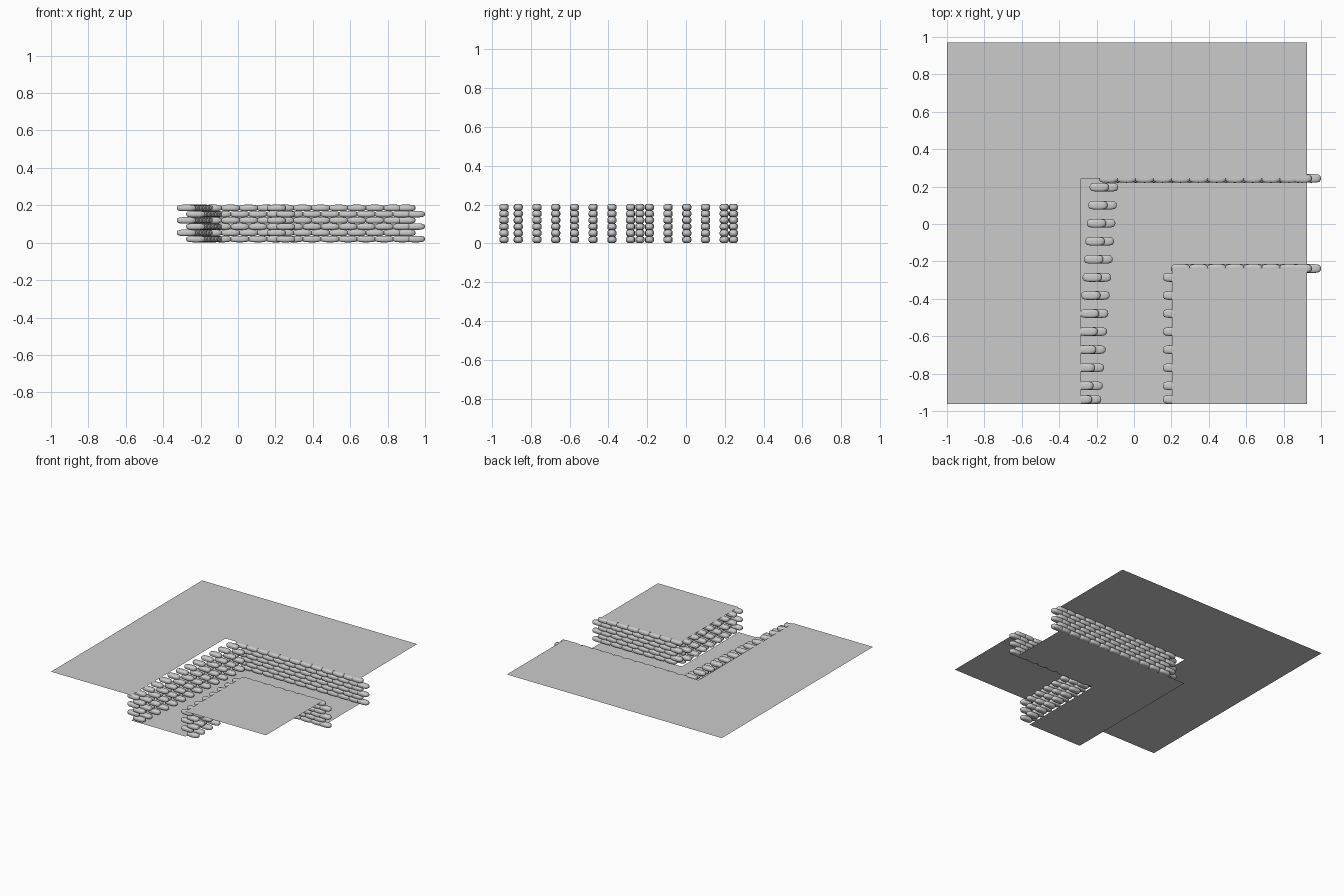
import bpy, bmesh

if "Cube" in bpy.data.objects:
    bpy.data.objects.remove(bpy.data.objects["Cube"])

BAG = (0.051, 0.0235, 0.0173)      # half length, half width, half height
STEP, ROW_H, ROWS = 0.0965, 0.0333, 6
TOP = 0.203


def bag_mesh():
    # plump sandbag: sphere pushed out to a rounded box
    bm = bmesh.new()
    bmesh.ops.create_uvsphere(bm, u_segments=16, v_segments=10, radius=1)
    for v in bm.verts:
        n = sum(abs(c) ** 3.5 for c in v.co) ** (-1 / 3.5)
        v.co = [c * n * s for c, s in zip(v.co, BAG)]
    for f in bm.faces:
        f.smooth = True
    me = bpy.data.meshes.new("sandbag")
    bm.to_mesh(me)
    bm.free()
    return me


bag = bag_mesh()


def wall(name, spots):
    # stack rows of bags in a brick bond, lower row of each pair shifted half a bag
    bm = bmesh.new()
    for row in range(ROWS):
        z = 0.0195 + row * ROW_H
        shift = 0.05 if row % 2 == 0 else 0
        for x, y in spots:
            start = len(bm.verts)
            bm.from_mesh(bag)
            bm.verts.ensure_lookup_table()
            bmesh.ops.translate(bm, verts=bm.verts[start:], vec=(x + shift, y, z))
    me = bpy.data.meshes.new(name)
    bm.to_mesh(me)
    bm.free()
    bpy.context.collection.objects.link(bpy.data.objects.new(name, me))


def sheet(name, outline, z):
    me = bpy.data.meshes.new(name)
    me.from_pydata([(x, y, z) for x, y in outline], [], [range(len(outline))])
    bpy.context.collection.objects.link(bpy.data.objects.new(name, me))


# bag positions along the trench
xs = [-0.137 + STEP * i for i in range(11)] + [0.898]
ys = [0.197 - STEP * i for i in range(12)] + [-0.938]

wall("back_sandbag_wall", [(x, 0.244) for x in xs])
wall("left_sandbag_wall", [(-0.186 - 0.0075 * i, y) for i, y in enumerate(ys)])
wall("inner_back_sandbag_wall", [(x, -0.238) for x in xs[4:]])
wall("inner_side_sandbag_wall", [(0.205, y) for y in ys[5:]])

# trench floor and raised ground either side
L, R, F, B = -0.283, 0.925, -0.963, 0.97
sheet("trench_floor", [(L, F), (0.203, F), (0.203, -0.236), (R, -0.236),
                       (R, 0.243), (L, 0.243)], 0)
sheet("outer_ground", [(-1, F), (L, F), (L, 0.243), (R, 0.243), (R, B), (-1, B)], TOP)
sheet("inner_ground", [(0.203, F), (R, F), (R, -0.236), (0.203, -0.236)], TOP)
bpy.data.meshes.remove(bag)
